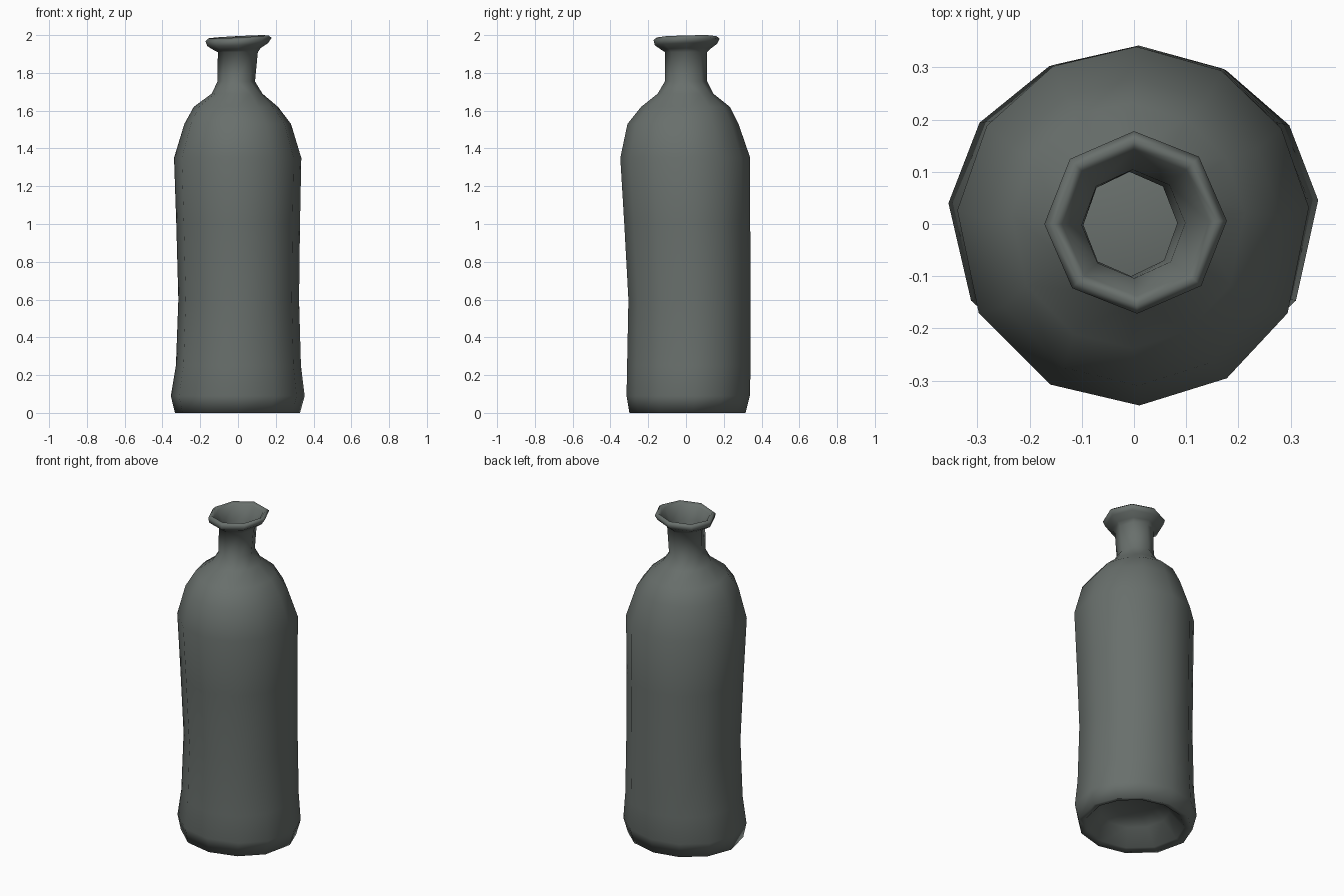
import bpy, bmesh, math

# One flat dark grey-green glass colour
glass = bpy.data.materials.new("dark_grey_green_glass")
glass.diffuse_color = (0.14, 0.16, 0.15, 1)

bm = bmesh.new()

# slightly uneven hand-blown cross-section: 12 sides on the body, 8 on the neck
BODY_ANGLES = [6, 33, 60, 89, 117, 146, 175, 209, 242, 272, 302, 331]
NECK_ANGLES = [45 * i + 1 for i in range(8)]


def ring(angles, z, x0, x1, y0, y1, tilt=0.0):
    """Elliptical loop of vertices filling the given x and y range."""
    cx, cy, rx, ry = (x0 + x1) / 2, (y0 + y1) / 2, (x1 - x0) / 2, (y1 - y0) / 2
    verts = []
    for a in angles:
        x = cx + rx * math.cos(math.radians(a))
        y = cy + ry * math.sin(math.radians(a))
        verts.append(bm.verts.new((x, y, z + tilt * (x + 0.5 * y))))
    return verts


def skin(rings):
    for a, b in zip(rings, rings[1:]):
        n = len(a)
        for i in range(n):
            j = (i + 1) % n
            bm.faces.new((a[i], a[j], b[j], b[i]))


def loop_edges(r):
    return [bm.edges.get((r[i], r[(i + 1) % len(r)])) for i in range(len(r))]


# Body: hollow punt under the base, foot, wall, shoulder (z, x range, y range)
body = [ring(BODY_ANGLES, *p) for p in [
    (0.13, -0.12, 0.12, -0.12, 0.12),
    (0.10, -0.20, 0.20, -0.19, 0.20),
    (0.01, -0.285, 0.285, -0.26, 0.275),
    (0.00, -0.335, 0.33, -0.30, 0.315),
    (0.09, -0.357, 0.355, -0.315, 0.338),
    (0.25, -0.330, 0.335, -0.312, 0.342),
    (0.60, -0.317, 0.325, -0.305, 0.342),
    (1.00, -0.328, 0.330, -0.327, 0.340),
    (1.35, -0.340, 0.337, -0.348, 0.340),
    (1.53, -0.285, 0.282, -0.310, 0.278),
    (1.62, -0.235, 0.213, -0.238, 0.232),
    (1.69, -0.140, 0.130, -0.150, 0.145),
]]
skin(body)
bm.faces.new(list(reversed(body[0])))

# Neck and flared lip, turning in to the neck's inner wall
neck = [ring(NECK_ANGLES, *p) for p in [
    (1.755, -0.108, 0.090, -0.112, 0.112),
    (1.910, -0.107, 0.105, -0.112, 0.112),
    (1.925, -0.125, 0.120, -0.130, 0.130, 0.05),
    (1.950, -0.163, 0.160, -0.165, 0.165, 0.05),
    (1.977, -0.172, 0.178, -0.172, 0.178, 0.05),
    (1.991, -0.155, 0.160, -0.155, 0.160, 0.05),
    (1.975, -0.138, 0.143, -0.138, 0.143, 0.05),
    (1.900, -0.100, 0.098, -0.104, 0.104),
    (1.740, -0.097, 0.083, -0.100, 0.100),
]]
skin(neck)
bmesh.ops.bridge_loops(bm, edges=loop_edges(body[-1]) + loop_edges(neck[0]))

bmesh.ops.recalc_face_normals(bm, faces=bm.faces[:])
for f in bm.faces:
    f.smooth = True

mesh = bpy.data.meshes.new("bottle")
bm.to_mesh(mesh)
bm.free()
mesh.materials.append(glass)
bottle = bpy.data.objects.new("bottle", mesh)
bpy.context.collection.objects.link(bottle)
